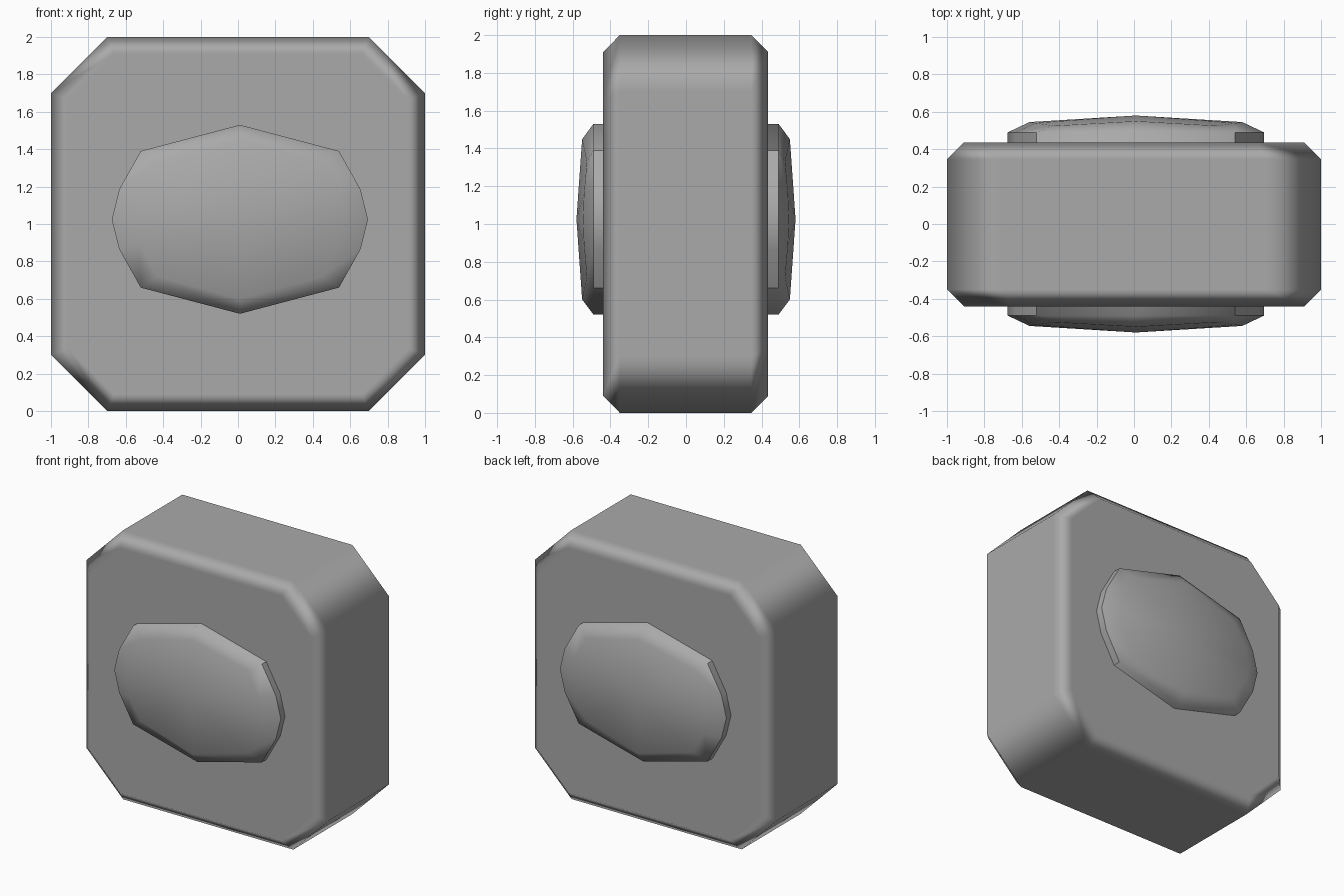
import bpy, bmesh

cube = bpy.data.objects.get("Cube")
if cube:
    bpy.data.objects.remove(cube, do_unlink=True)

grey = bpy.data.materials.new("plain_grey")
grey.use_nodes = True
COLOUR = (0.4, 0.4, 0.4, 1)
grey.diffuse_color = COLOUR
grey.node_tree.nodes["Principled BSDF"].inputs["Base Color"].default_value = COLOUR


def finish(name, bm):
    bmesh.ops.recalc_face_normals(bm, faces=bm.faces)
    for f in bm.faces:
        f.smooth = True
    mesh = bpy.data.meshes.new(name)
    bm.to_mesh(mesh)
    bm.free()
    mesh.materials.append(grey)
    obj = bpy.data.objects.new(name, mesh)
    bpy.context.collection.objects.link(obj)
    return obj


def bridge(bm, a, b):
    n = len(a)
    return [bm.faces.new((a[i], a[(i + 1) % n], b[(i + 1) % n], b[i])) for i in range(n)]


# Body: octagonal block with chamfered front and back rims
corners = [(0.7, 0), (1, 0.3), (1, 1.7), (0.7, 2)]
corners += [(-x, z) for x, z in reversed(corners)]
bm = bmesh.new()
front, back = ([bm.verts.new((x, y, z)) for x, z in corners] for y in (-0.44, 0.435))
bridge(bm, front, back)
caps = [bm.faces.new(front), bm.faces.new(back)]
rim = [e for f in caps for e in f.edges]
bmesh.ops.bevel(bm, geom=rim, offset=0.09, offset_type='OFFSET', segments=1, affect='EDGES')
body = finish("body", bm)
weighted = body.modifiers.new("Weighted normals", 'WEIGHTED_NORMAL')
weighted.weight = 100

# Oval pads: one lens-shaped insert showing on the front and the back
CX, CZ, WALL, PEAK = 0.01, 1.025, 0.49, 0.58
quarter = [(0, 0.505, 0.55), (0.53, 0.365, 0.525), (0.645, 0.16, 0.54), (0.685, 0, 0.545)]
half = quarter + [(x, -z, y) for x, z, y in quarter[-2::-1]]
outline = half + [(-x, z, y) for x, z, y in half[-2:0:-1]]

bm = bmesh.new()
walls = []
for side in (-1, 1):
    edge = [bm.verts.new((CX + x, side * WALL, CZ + z)) for x, z, y in outline]
    shoulder = [bm.verts.new((CX + x * 0.83, side * y, CZ + z * 0.84)) for x, z, y in outline]
    bridge(bm, edge, shoulder)
    peak = bm.verts.new((CX, side * PEAK, CZ))
    for i in range(len(shoulder)):
        bm.faces.new((shoulder[i], shoulder[(i + 1) % len(shoulder)], peak))
    walls.append(edge)
# Straight walls, with crisp edges round the two rounded ends
for f in bridge(bm, *walls):
    if abs(f.calc_center_median().x - CX) > 0.5:
        for e in f.edges:
            mid = (e.verts[0].co + e.verts[1].co) / 2
            along_y = abs(e.verts[0].co.y - e.verts[1].co.y) > 0.5
            if not along_y or abs(mid.x - CX) < 0.6:
                e.smooth = False
finish("oval_pads", bm)
